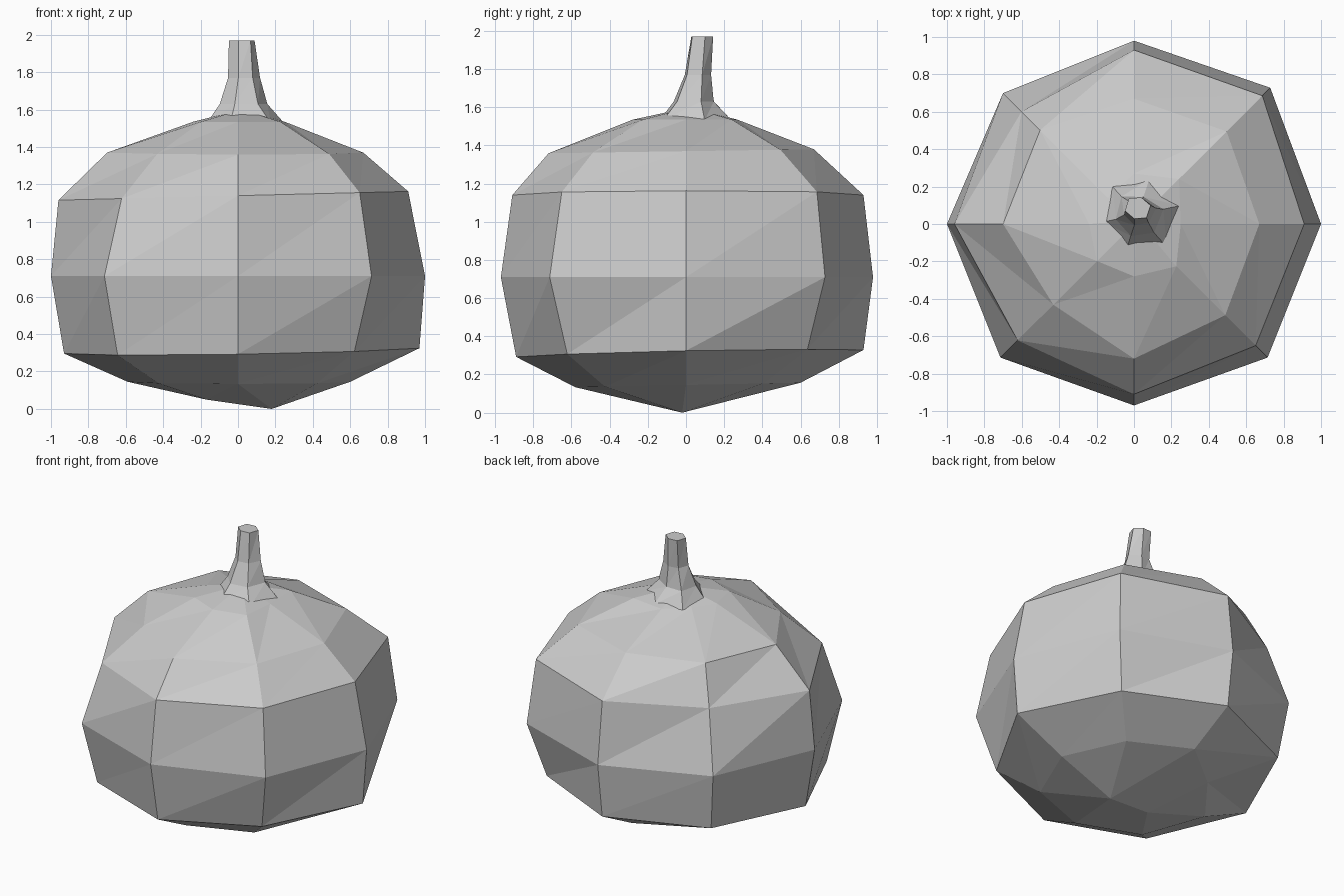
import bpy
import bmesh
from math import cos, sin, tau

cube = bpy.data.objects.get("Cube")
if cube:
    bpy.data.objects.remove(cube, do_unlink=True)

# Single matte grey
grey = bpy.data.materials.new("pale grey")
grey.use_nodes = True
color = (0.6, 0.6, 0.6, 1)
grey.diffuse_color = color
grey.node_tree.nodes["Principled BSDF"].inputs["Base Color"].default_value = color


def add_ring(bm, radii, height, center=(0, 0), tilt=(0, 0), turn=0.0):
    """Uneven polygon ring, starting at +x and running counter-clockwise."""
    verts = []
    for i, radius in enumerate(radii):
        angle = tau * i / len(radii) + turn
        x = center[0] + radius * cos(angle)
        y = center[1] + radius * sin(angle)
        verts.append(bm.verts.new((x, y, height + tilt[0] * x + tilt[1] * y)))
    return verts


def bridge(bm, lower, upper):
    """Join two rings with triangles whose diagonals all lean one way."""
    count = len(lower)
    for i in range(count):
        j = (i + 1) % count
        bm.faces.new((lower[i], lower[j], upper[j]))
        bm.faces.new((lower[i], upper[j], upper[i]))


def finish(bm, name):
    bmesh.ops.recalc_face_normals(bm, faces=bm.faces)
    mesh = bpy.data.meshes.new(name)
    bm.to_mesh(mesh)
    bm.free()
    mesh.materials.append(grey)
    obj = bpy.data.objects.new(name, mesh)
    bpy.context.collection.objects.link(obj)
    return obj


# Eight-sided bulb: radii, height, tilt
bulb_rings = [
    ((.6, .57, .6, .47, .59, .6, .58, .6), .145, (0, .02)),
    ((.97, .9, .93, .92, .93, .91, .89, .88), .31, (.015, .02)),
    ((1, 1.03, .98, .99, 1, 1.01, .97, 1.01), .71, (0, 0)),
    ((.91, .97, .93, .85, .96, .88, .91, .92), 1.14, (.025, 0)),
    ((.67, .7, .67, .71, .7, .61, .72, .69), 1.37, (0, .015)),
    ((.25, .34, .27, .2, .24, .28, .28, .32), 1.535, (0, 0)),
]
bm = bmesh.new()
rings = [add_ring(bm, radii, z, tilt=tilt) for radii, z, tilt in bulb_rings]
for lower, upper in zip(rings, rings[1:]):
    bridge(bm, lower, upper)

# Crown under the stem
crown = bm.verts.new((.02, .02, 1.6))
for a, b in zip(rings[-1], rings[-1][1:] + rings[-1][:1]):
    bm.faces.new((a, b, crown))

# Underside: a hanging root tip on the left, a shallow keel on the right
base = rings[0]
tip = bm.verts.new((.18, -.02, 0))
keel = bm.verts.new((-.17, -.07, .05))
for i in range(8):
    a, b = base[i], base[(i + 1) % 8]
    bm.faces.new((b, a, keel if 2 <= i < 6 else tip))
bm.faces.new((base[2], tip, keel))
bm.faces.new((base[6], keel, tip))
finish(bm, "bulb")

# Six-sided stem with a ribbed, flared foot, leaning to the back
stem_rings = [
    ((.23, .2, .2, .19, .2, .23), 1.53, (.02, .05)),
    ((.14, .1, .13, .12, .12, .13), 1.63, (.02, .05)),
    ((.095, .07, .075, .08, .075, .08), 1.77, (.025, .065)),
    ((.07, .06, .07, .07, .06, .07), 1.97, (.02, .085)),
]
bm = bmesh.new()
rings = [add_ring(bm, radii, z, center, turn=tau / 12 * 0.4)
         for radii, z, center in stem_rings]
for lower, upper in zip(rings, rings[1:]):
    bridge(bm, lower, upper)
bm.faces.new(rings[-1])
bm.faces.new(rings[0][::-1])
finish(bm, "stem")
